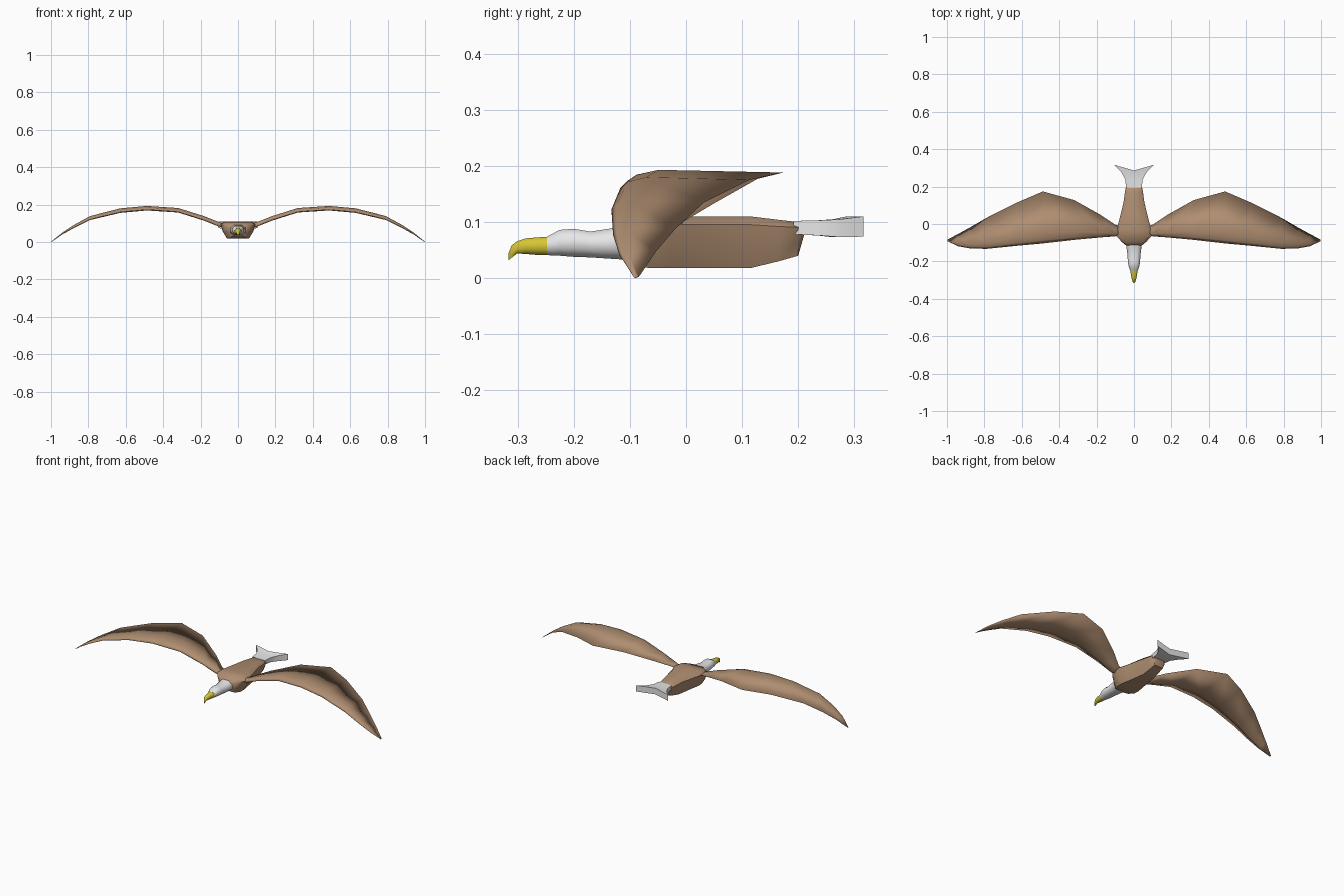
import bpy, bmesh, math


def material(name, rgb):
    m = bpy.data.materials.new(name)
    m.diffuse_color = (*rgb, 1)
    return m


BROWN = material("brown feathers", (0.43, 0.27, 0.165))
WHITE = material("white feathers", (0.80, 0.80, 0.80))
YELLOW = material("yellow beak", (0.68, 0.56, 0.035))


def loft(name, rings, mat, angle):
    """Skin a list of closed rings that share a point count, capping both ends."""
    bm = bmesh.new()
    loops = [[bm.verts.new(p) for p in ring] for ring in rings]
    n = len(loops[0])
    for a, b in zip(loops, loops[1:]):
        for i in range(n):
            j = (i + 1) % n
            bm.faces.new((a[i], a[j], b[j], b[i]))
    bm.faces.new(loops[0][::-1])
    bm.faces.new(loops[-1])
    bmesh.ops.recalc_face_normals(bm, faces=bm.faces)
    mesh = bpy.data.meshes.new(name)
    bm.to_mesh(mesh)
    bm.free()
    mesh.materials.append(mat)
    ob = bpy.data.objects.new(name, mesh)
    bpy.context.collection.objects.link(ob)
    bpy.ops.object.select_all(action='DESELECT')
    ob.select_set(True)
    bpy.context.view_layer.objects.active = ob
    bpy.ops.object.shade_smooth_by_angle(angle=math.radians(angle))
    return ob


def cross_sections(stations, profile):
    """Scale a profile (x -1..1, z 0..1) at each station (y, bottom, top, half width)."""
    return [[(x * w, y, zb + z * (zt - zb)) for x, z in profile]
            for y, zb, zt, w in stations]


# Body: flat back, sides tapering to a narrower belly
BODY = [(-0.62, 0), (0.62, 0), (0.86, 0.4), (1, 0.84), (0.75, 1),
        (-0.75, 1), (-1, 0.84), (-0.86, 0.4)]
loft("body", cross_sections([
    (-0.115, 0.034, 0.090, 0.042), (-0.095, 0.023, 0.098, 0.066),
    (-0.065, 0.018, 0.107, 0.093), (-0.03, 0.018, 0.110, 0.094),
    (0.02, 0.018, 0.110, 0.079), (0.115, 0.018, 0.110, 0.056),
    (0.165, 0.030, 0.104, 0.049), (0.200, 0.040, 0.100, 0.043),
    (0.210, 0.075, 0.090, 0.034)], BODY), BROWN, 50)

# Head and neck
ROUND = [(-0.5, 0), (0.5, 0), (1, 0.3), (1, 0.72), (0.55, 1),
         (-0.55, 1), (-1, 0.72), (-1, 0.3)]
loft("head", cross_sections([
    (-0.09, 0.032, 0.094, 0.043), (-0.125, 0.034, 0.090, 0.040),
    (-0.17, 0.037, 0.083, 0.034), (-0.20, 0.038, 0.088, 0.033),
    (-0.225, 0.040, 0.086, 0.029), (-0.248, 0.041, 0.074, 0.021)], ROUND),
    WHITE, 60)

# Hooked beak
loft("beak", cross_sections([
    (-0.243, 0.041, 0.074, 0.021), (-0.260, 0.041, 0.073, 0.018),
    (-0.285, 0.043, 0.071, 0.014), (-0.301, 0.044, 0.066, 0.010),
    (-0.311, 0.036, 0.058, 0.006), (-0.316, 0.032, 0.045, 0.002)], ROUND),
    YELLOW, 60)

# Tail: flaring fan with a notched rear edge
tail_rings = []
for y, zb, zt, w, sweep in [(0.192, 0.078, 0.102, 0.041, 0),
                            (0.235, 0.076, 0.103, 0.047, 0.004),
                            (0.262, 0.073, 0.105, 0.067, 0.014),
                            (0.286, 0.074, 0.110, 0.105, 0.030)]:
    top = [(s * w, y + sweep * abs(s), zt) for s in (1, 0.5, 0, -0.5, -1)]
    low = [(s * w, y + sweep * abs(s), zb) for s in (-1, -0.5, 0, 0.5, 1)]
    tail_rings.append(top + low)
loft("tail", tail_rings, WHITE, 50)

# Wings: station is (x, leading y, trailing y, crest z, thickness)
WING = [(0.06, -0.055, -0.015, 0.092, 0.020), (0.10, -0.066, -0.004, 0.106, 0.024),
        (0.18, -0.072, 0.050, 0.138, 0.024), (0.32, -0.085, 0.128, 0.182, 0.024),
        (0.487, -0.104, 0.174, 0.193, 0.024), (0.63, -0.117, 0.113, 0.180, 0.024),
        (0.79, -0.133, 0.032, 0.139, 0.021), (0.88, -0.130, -0.020, 0.090, 0.016),
        (0.94, -0.119, -0.053, 0.050, 0.010), (0.998, -0.092, -0.084, 0.003, 0.003)]
for side, label in ((1, "left_wing"), (-1, "right_wing")):
    rings = []
    for x, lead, trail, z, t in WING:
        c = trail - lead
        rings.append([(side * x, lead, z - 0.8 * t),
                      (side * x, lead + 0.06 * c, z - 0.35 * t),
                      (side * x, lead + 0.2 * c, z),
                      (side * x, trail, z - 0.2 * t),
                      (side * x, lead + 0.2 * c, z - t)])
    loft(label, rings, BROWN, 180)
